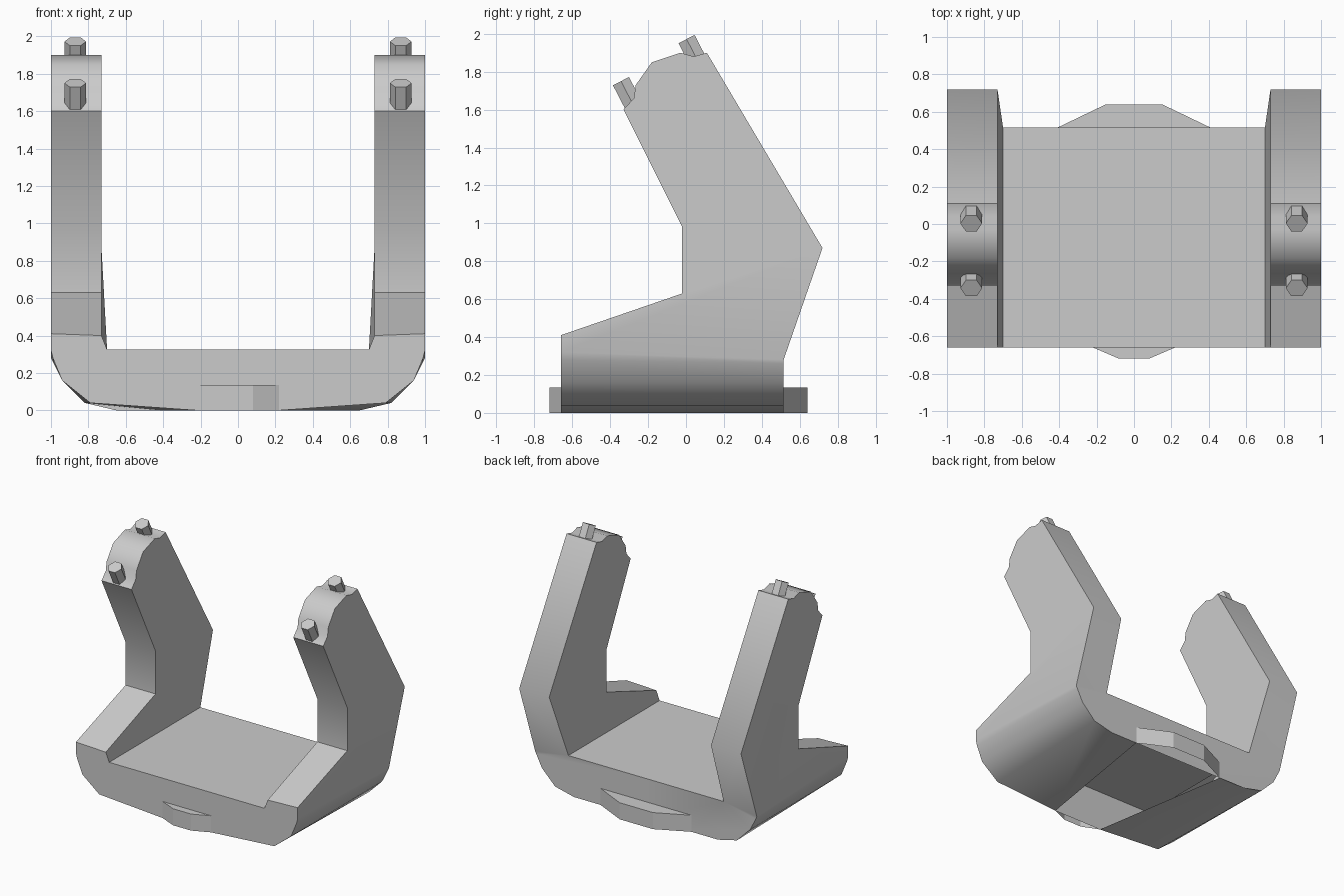
import bpy, bmesh, math
from mathutils import Vector

if "Cube" in bpy.data.objects:
    bpy.data.objects.remove(bpy.data.objects["Cube"])


def make_object(name, faces, smooth=None):
    """Build a mesh from polygons given as coordinate lists, mirrored over x = 0."""
    bm = bmesh.new()
    for f in faces:
        bm.faces.new([bm.verts.new(p) for p in f])
    bmesh.ops.remove_doubles(bm, verts=bm.verts[:], dist=1e-4)
    bmesh.ops.recalc_face_normals(bm, faces=bm.faces[:])
    me = bpy.data.meshes.new(name)
    bm.to_mesh(me)
    bm.free()
    ob = bpy.data.objects.new(name, me)
    bpy.context.collection.objects.link(ob)
    m = ob.modifiers.new("mirror", 'MIRROR')
    m.use_clip = True
    if smooth:
        bpy.context.view_layer.objects.active = ob
        ob.select_set(True)
        bpy.ops.object.shade_smooth_by_angle(angle=math.radians(smooth))
        ob.select_set(False)
    return ob


def strip(a, b):
    """Quads between two point rows of equal length."""
    return [[a[i], a[i + 1], b[i + 1], b[i]] for i in range(len(a) - 1)]


FRONT, BACK, FLOOR = -0.66, 0.515, 0.325

# arm outline (y, z) from the front foot over the top to the rear bend
arm = [(FRONT, 0.41), (-0.02, 0.63), (-0.02, 0.98), (-0.33, 1.60), (-0.275, 1.66),
       (-0.265, 1.73), (-0.18, 1.85), (-0.03, 1.90), (0.04, 1.88), (0.11, 1.90),
       (0.72, 0.87)]
outer = [(1, y, z) for y, z in arm]
inner = [(0.73, y, z) for y, z in arm]
inner[0] = (0.73, FRONT, 0.40)

# rounded underside, front and rear cross-sections (x, z)
front_low = [(x, FRONT, z) for x, z in
             [(1, 0.32), (0.99, 0.28), (0.94, 0.16), (0.79, 0.04), (0.22, 0)]]
back_low = [(x, BACK, z) for x, z in
            [(1, 0.28), (0.99, 0.26), (0.94, 0.16), (0.82, 0.04), (0.65, 0), (0.41, 0)]]

pf, pb = (0.70, FRONT, FLOOR), (0.70, BACK, FLOOR)
faces = strip(outer, inner)                                  # arm edge band
faces.append(outer + [back_low[0], front_low[0]])            # arm outside
faces.append(inner)                                          # arm inside
faces.append([inner[0], inner[-1], pb, pf])                  # flared arm root
faces.append([outer[-1], inner[-1], pb, back_low[0]])        # lower rear slope
faces.append([pf, pb, (0, BACK, FLOOR), (0, FRONT, FLOOR)])  # platform
faces.append([outer[0]] + front_low + [(0, FRONT, 0), (0, FRONT, FLOOR), pf, inner[0]])
faces.append(back_low + [(0, BACK, 0), (0, BACK, FLOOR), pb])
faces += strip(front_low[:4], back_low[:4])                  # rounded sides
faces.append([front_low[3], front_low[4], back_low[5], back_low[4], back_low[3]])
make_object("cradle_body", faces, 55)


# thin tabs at the front and rear of the base, open below like the base
def tab(name, y0, y1, wide, narrow):
    row = [(wide, y0), (narrow, y1), (0, y1)]
    low = [(x, y, 0) for x, y in row]
    top = [(x, y, 0.135) for x, y in row]
    make_object(name, strip(low, top) + [top + [(0, y0, 0.135)]])


tab("front_tab", FRONT, -0.72, 0.22, 0.08)
tab("rear_tab", BACK, 0.64, 0.41, 0.15)

# hexagonal pegs leaning forward on the arm tips
axis = Vector((0, -0.46, 0.89)).normalized()
side = Vector((0, axis.z, -axis.y))
for name, tip, length in [("upper_peg", (0.87, 0.003, 1.972), 0.13),
                          ("lower_peg", (0.87, -0.343, 1.75), 0.17)]:
    ring = [Vector(tip) + Vector((0.058 * math.cos(a), 0, 0)) + side * 0.055 * math.sin(a)
            for a in (math.radians(60 * i) for i in range(6))]
    base = [p - axis * length for p in ring]
    make_object(name, strip(ring + ring[:1], base + base[:1]) + [ring, base])
